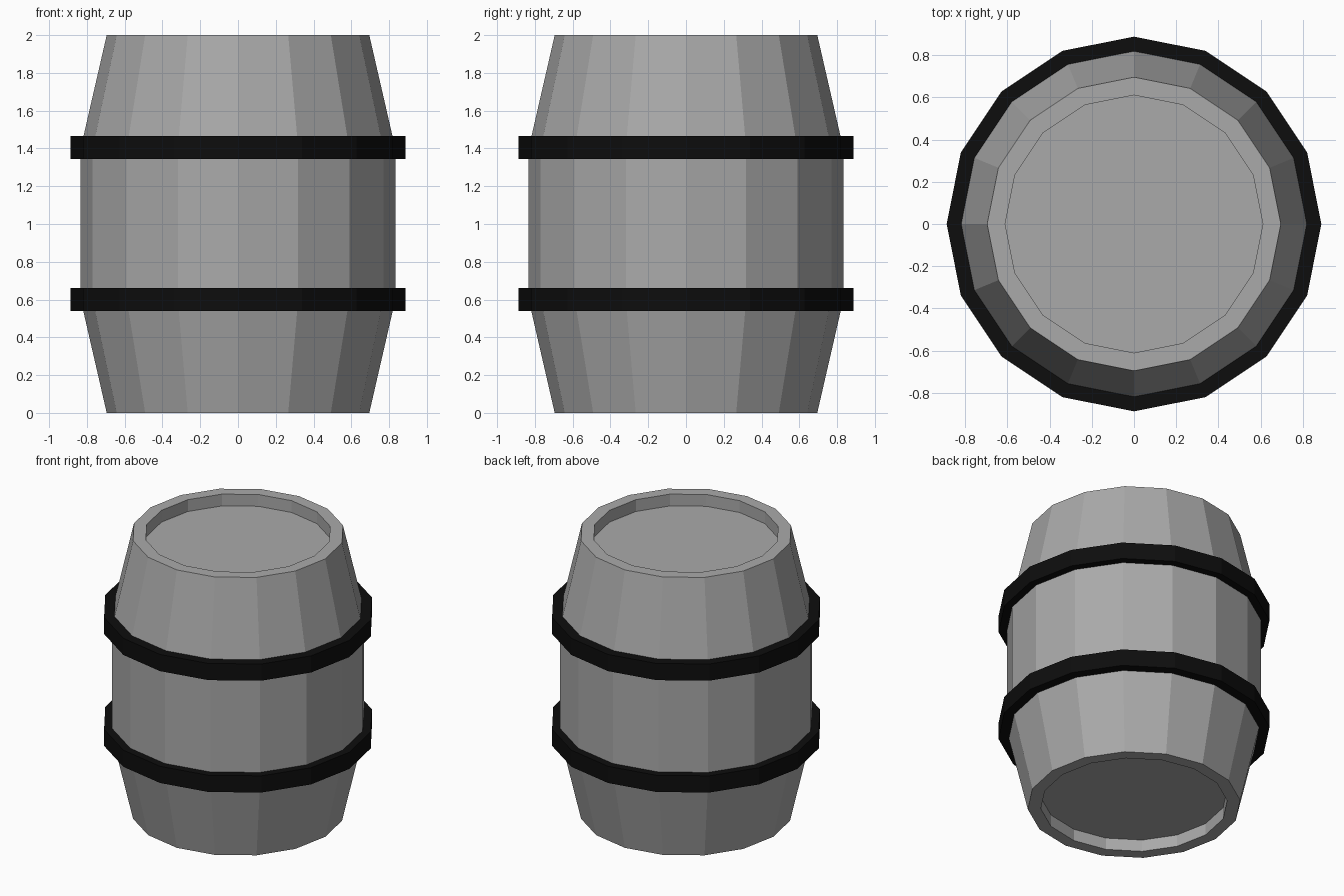
import bpy
import bmesh
from math import cos, sin, tau

SIDES = 16

cube = bpy.data.objects.get("Cube")
if cube:
    bpy.data.objects.remove(cube, do_unlink=True)


def make_material(name, rgb):
    mat = bpy.data.materials.new(name)
    mat.use_nodes = True
    mat.diffuse_color = (*rgb, 1)
    mat.node_tree.nodes["Principled BSDF"].inputs["Base Color"].default_value = (*rgb, 1)
    return mat


def lathe(name, profile, mat, closed=False):
    """Turn a (radius, z) profile around z; open profiles are capped at both ends."""
    bm = bmesh.new()
    rings = [[bm.verts.new((r * cos(tau * i / SIDES), r * sin(tau * i / SIDES), z))
              for i in range(SIDES)] for r, z in profile]
    pairs = list(zip(rings, rings[1:]))
    if closed:
        pairs.append((rings[-1], rings[0]))
    else:
        bm.faces.new(rings[0])
        bm.faces.new(rings[-1])
    for a, b in pairs:
        for i in range(SIDES):
            j = (i + 1) % SIDES
            bm.faces.new((a[i], a[j], b[j], b[i]))
    bmesh.ops.recalc_face_normals(bm, faces=bm.faces)
    mesh = bpy.data.meshes.new(name)
    bm.to_mesh(mesh)
    bm.free()
    mesh.materials.append(mat)
    obj = bpy.data.objects.new(name, mesh)
    bpy.context.collection.objects.link(obj)
    return obj


wood = make_material("grey_wood", (0.4, 0.4, 0.4))
iron = make_material("black_iron", (0.004, 0.004, 0.004))

# Barrel body with a recessed lid at each end
lower = [(0.61, 0.085), (0.61, 0), (0.695, 0), (0.833, 0.6)]
upper = [(r, 2 - z) for r, z in reversed(lower)]
lathe("barrel_body", lower + upper, wood)

# Two straight hoops around the bulge
for name, z in (("lower_hoop", 0.6), ("upper_hoop", 1.405)):
    lathe(name, [(0.81, z - 0.06), (0.887, z - 0.06),
                 (0.887, z + 0.06), (0.81, z + 0.06)], iron, closed=True)
